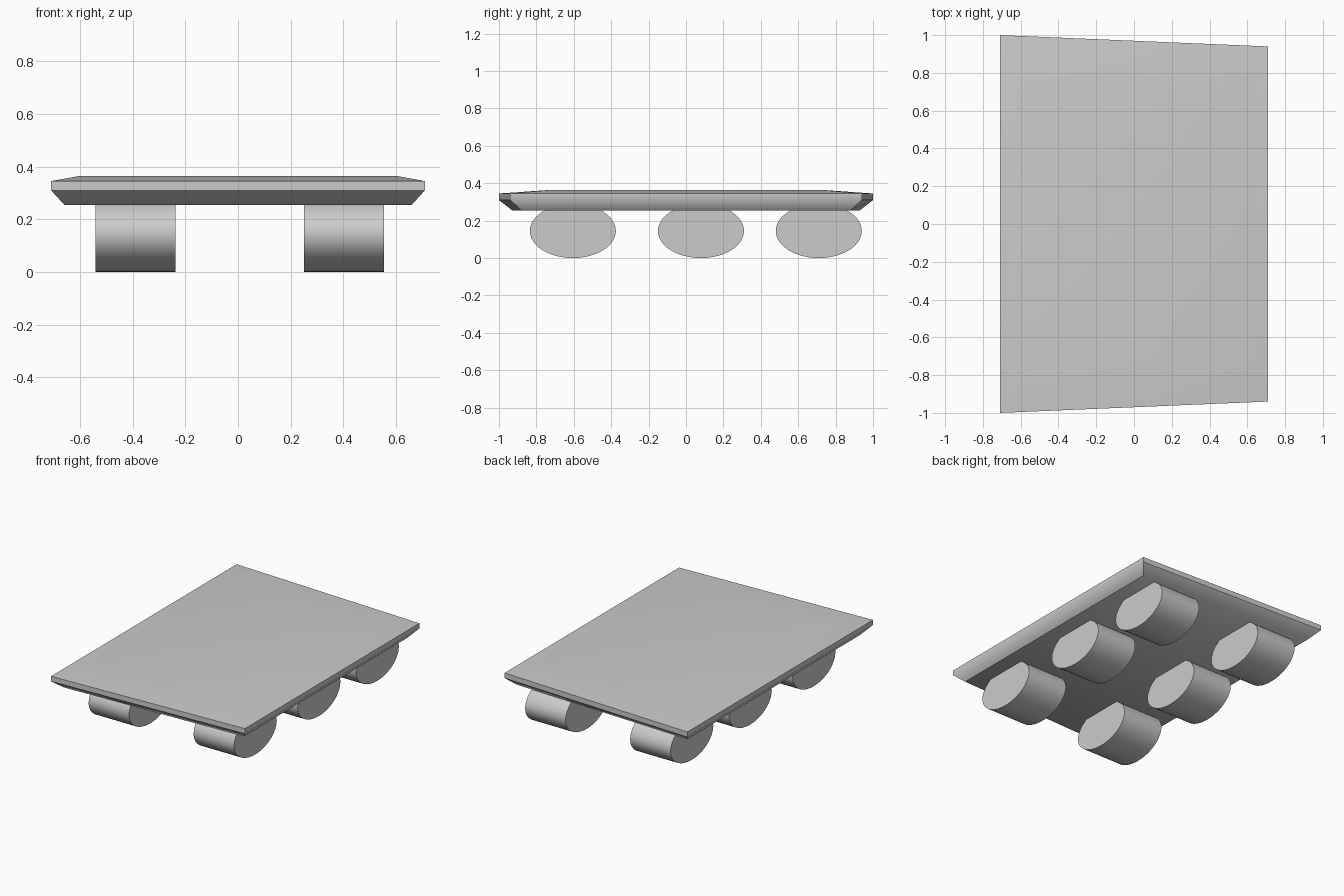
import bpy, bmesh, math

if "Cube" in bpy.data.objects:
    bpy.data.objects.remove(bpy.data.objects["Cube"])


def finish(name, bm, angle):
    bmesh.ops.recalc_face_normals(bm, faces=bm.faces)
    mesh = bpy.data.meshes.new(name)
    bm.to_mesh(mesh)
    bm.free()
    obj = bpy.data.objects.new(name, mesh)
    bpy.context.collection.objects.link(obj)
    bpy.ops.object.select_all(action='DESELECT')
    obj.select_set(True)
    bpy.context.view_layer.objects.active = obj
    bpy.ops.object.shade_smooth_by_angle(angle=math.radians(angle))
    return obj


# Deck: stacked tapered outlines (half width, half length left, half length right, z)
sections = [
    (0.66, 0.93, 0.88, 0.255),
    (0.71, 1.00, 0.94, 0.31),
    (0.71, 1.00, 0.94, 0.345),
    (0.60, 0.715, 0.715, 0.365),
]
bm = bmesh.new()
rings = []
for hx, left, right, z in sections:
    corners = [(-hx, -left), (hx, -right), (hx, right), (-hx, left)]
    rings.append([bm.verts.new((x, y, z)) for x, y in corners])
for low, high in zip(rings, rings[1:]):
    for i in range(4):
        j = (i + 1) % 4
        bm.faces.new((low[i], low[j], high[j], high[i]))
bm.faces.new(rings[0][::-1])
bm.faces.new(rings[-1])
finish("deck", bm, 45)


# Wheels: oval rollers, three on each side
def wheel(name, x0, x1, y, ry=0.23, rz=0.145, sides=48):
    bm = bmesh.new()
    ends = []
    for x in (x0, x1):
        ends.append([bm.verts.new((x, y + ry * math.cos(math.tau * i / sides),
                                   rz + rz * math.sin(math.tau * i / sides)))
                     for i in range(sides)])
    for i in range(sides):
        j = (i + 1) % sides
        bm.faces.new((ends[0][i], ends[0][j], ends[1][j], ends[1][i]))
    for end in ends:
        bm.faces.new(end)
    finish(name, bm, 40)


for side, x0, x1 in (("left", -0.542, -0.237), ("right", 0.25, 0.555)):
    for place, y in (("front", -0.605), ("middle", 0.08), ("back", 0.71)):
        wheel(f"{side}_{place}_wheel", x0, x1, y)
